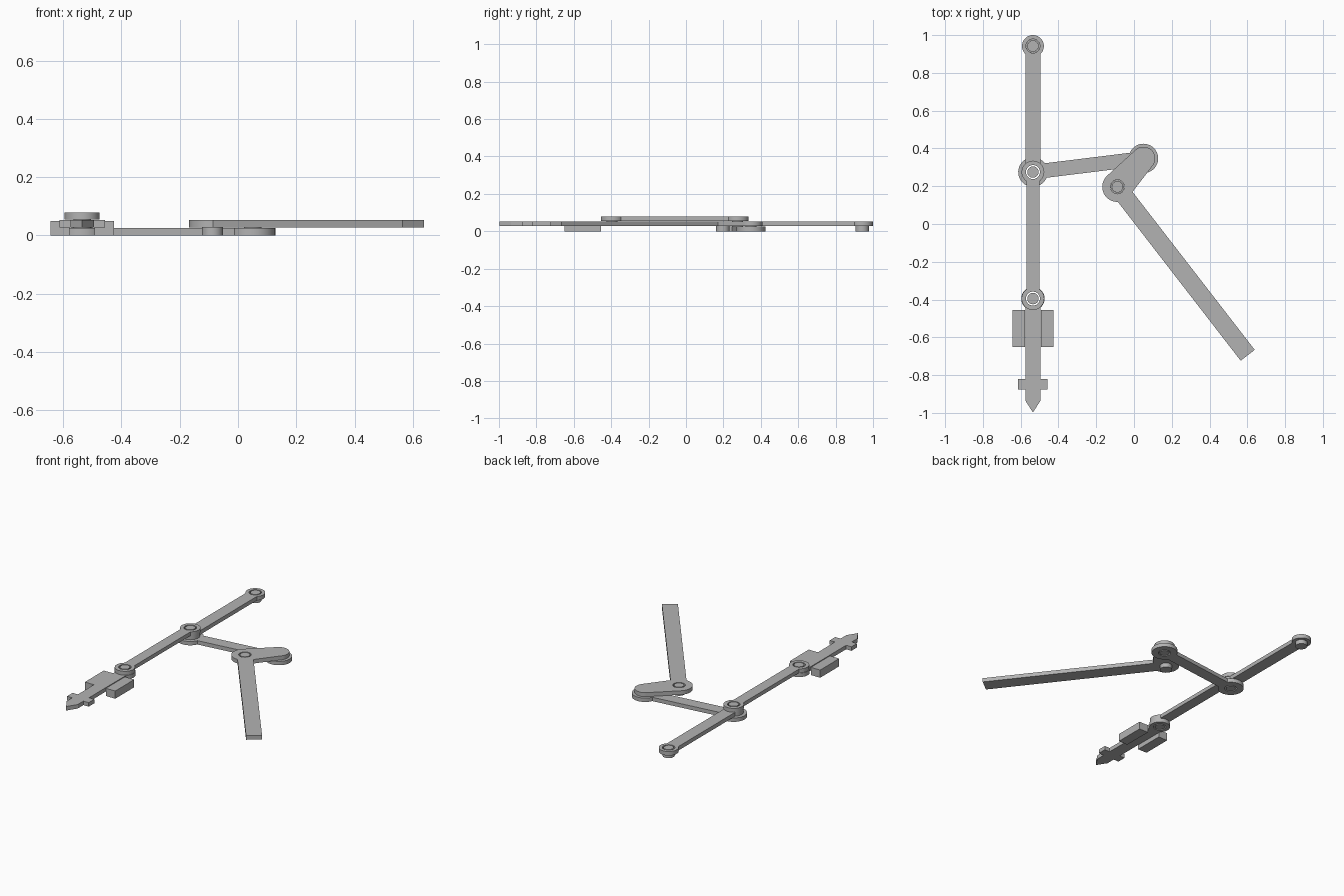
import bpy, math
from mathutils import Vector

if "Cube" in bpy.data.objects:
    bpy.data.objects.remove(bpy.data.objects["Cube"], do_unlink=True)

steel = bpy.data.materials.new("grey metal")
steel.use_nodes = True
steel.diffuse_color = (0.45, 0.45, 0.45, 1)
steel.node_tree.nodes["Principled BSDF"].inputs["Base Color"].default_value = (0.45, 0.45, 0.45, 1)

# Joint centres in plan
TOP = Vector((-0.535, 0.942))      # fixed upper pivot
KNEE = Vector((-0.535, 0.275))     # toggle joint
SLIDE = Vector((-0.535, -0.395))   # slider joint
CRANK = Vector((0.05, 0.347))      # crank end
PIVOT = Vector((-0.088, 0.197))    # handle pivot

# Stacked layers (bottom, top)
LOW, MID, HIGH = (0.0, 0.025), (0.027, 0.053), (0.054, 0.079)
HOLE, PIN = 0.037, 0.03


def arc(c, r, a0, a1, n=32):
    """Points on an arc, angles in radians."""
    return [(c[0] + r * math.cos(a0 + (a1 - a0) * i / n),
             c[1] + r * math.sin(a0 + (a1 - a0) * i / n)) for i in range(n + 1)]


def circle(c, r, n=40):
    return arc(c, r, 0, math.tau, n)[:-1]


def plate(name, layer, outline, holes=()):
    """Flat plate extruded from an outline with round holes."""
    curve = bpy.data.curves.new(name, 'CURVE')
    curve.dimensions = '2D'
    curve.fill_mode = 'BOTH'
    curve.extrude = (layer[1] - layer[0]) / 2
    for loop in [outline] + [circle(c, HOLE) for c in holes]:
        s = curve.splines.new('POLY')
        s.points.add(len(loop) - 1)
        for p, (x, y) in zip(s.points, loop):
            p.co = (x, y, 0, 1)
        s.use_cyclic_u = True
    ob = bpy.data.objects.new(name, curve)
    bpy.context.collection.objects.link(ob)
    ob.location.z = (layer[0] + layer[1]) / 2
    bpy.ops.object.select_all(action='DESELECT')
    ob.select_set(True)
    bpy.context.view_layer.objects.active = ob
    bpy.ops.object.convert(target='MESH')
    ob = bpy.context.view_layer.objects.active
    ob.data.materials.clear()
    ob.data.materials.append(steel)
    bpy.ops.object.shade_smooth_by_angle(angle=math.radians(30))
    return ob


def link(a, b, width, r):
    """Outline of a bar with a round eye at each end."""
    d = b - a
    ang = math.atan2(d.y, d.x)
    k = math.asin(width / 2 / r)
    return (arc(a, r, ang + k, ang + math.tau - k)
            + arc(b, r, ang - math.pi + k, ang + math.pi - k))


def pin(name, c, r, z0, z1):
    plate(name, (z0, z1), circle(c, r))


# Toggle links and connecting rod
plate("upper_link", MID, link(TOP, KNEE, 0.08, 0.058), [TOP, KNEE])
plate("lower_link", HIGH, link(KNEE, SLIDE, 0.07, 0.06), [KNEE, SLIDE])
plate("connecting_rod", LOW, link(KNEE, CRANK, 0.077, 0.078), [KNEE, CRANK])

# Bent handle: tapered crank and long straight arm
arm_half, R, r = 0.047, 0.08, 0.062
d = CRANK - PIVOT
along = math.atan2(d.y, d.x)
tangent = math.acos((R - r) / d.length)
arm_end = Vector((0.602, -0.695))
u = (arm_end - PIVOT).normalized()
n = Vector((-u.y, u.x))
arm_ang = math.atan2(u.y, u.x)
t = along - tangent
n1 = Vector((math.cos(t), math.sin(t)))
det = n1.x * n.y - n1.y * n.x
corner = PIVOT + Vector(((R * n.y - n1.y * arm_half) / det,
                         (n1.x * arm_half - n.x * R) / det))
leave = arm_ang - math.asin(arm_half / R) + math.tau
handle = (arc(CRANK, r, along - tangent, along + tangent)
          + arc(PIVOT, R, along + tangent, leave)
          + [tuple(arm_end - n * arm_half), tuple(arm_end + n * arm_half), tuple(corner)])
plate("handle", MID, handle, [PIVOT])

# Slider with eye, cross piece and pointed tip
cx = SLIDE.x
k = math.asin(0.04 / 0.062)
down = -math.pi / 2
right = [(0.04, -0.82), (0.078, -0.82), (0.078, -0.877), (0.04, -0.877), (0.04, -0.935)]
slider = (arc(SLIDE, 0.062, down + k, down + math.tau - k)
          + [(cx - x, y) for x, y in right] + [(cx, -0.998)]
          + [(cx + x, y) for x, y in reversed(right)])
plate("slider", MID, slider, [SLIDE])

# Guide blocks either side of the slider
for name, s in (("left_guide", 1), ("right_guide", -1)):
    x0, x1 = sorted((cx + s * 0.043, cx + s * 0.109))
    plate(name, (0.0, 0.05), [(x0, -0.65), (x1, -0.65), (x1, -0.455), (x0, -0.455)])

# Pins: fixed pivots have a wider foot below the bar
for name, c in (("upper", TOP), ("handle", PIVOT)):
    pin(name + "_pivot_foot", c, 0.036, 0.0, MID[0])
    pin(name + "_pivot_pin", c, PIN, MID[0], MID[1])
pin("knee_pin", KNEE, PIN, 0.0, HIGH[1])
pin("slider_pin", SLIDE, PIN, MID[0], HIGH[1])
pin("crank_pin", CRANK, PIN, 0.0, MID[0])
